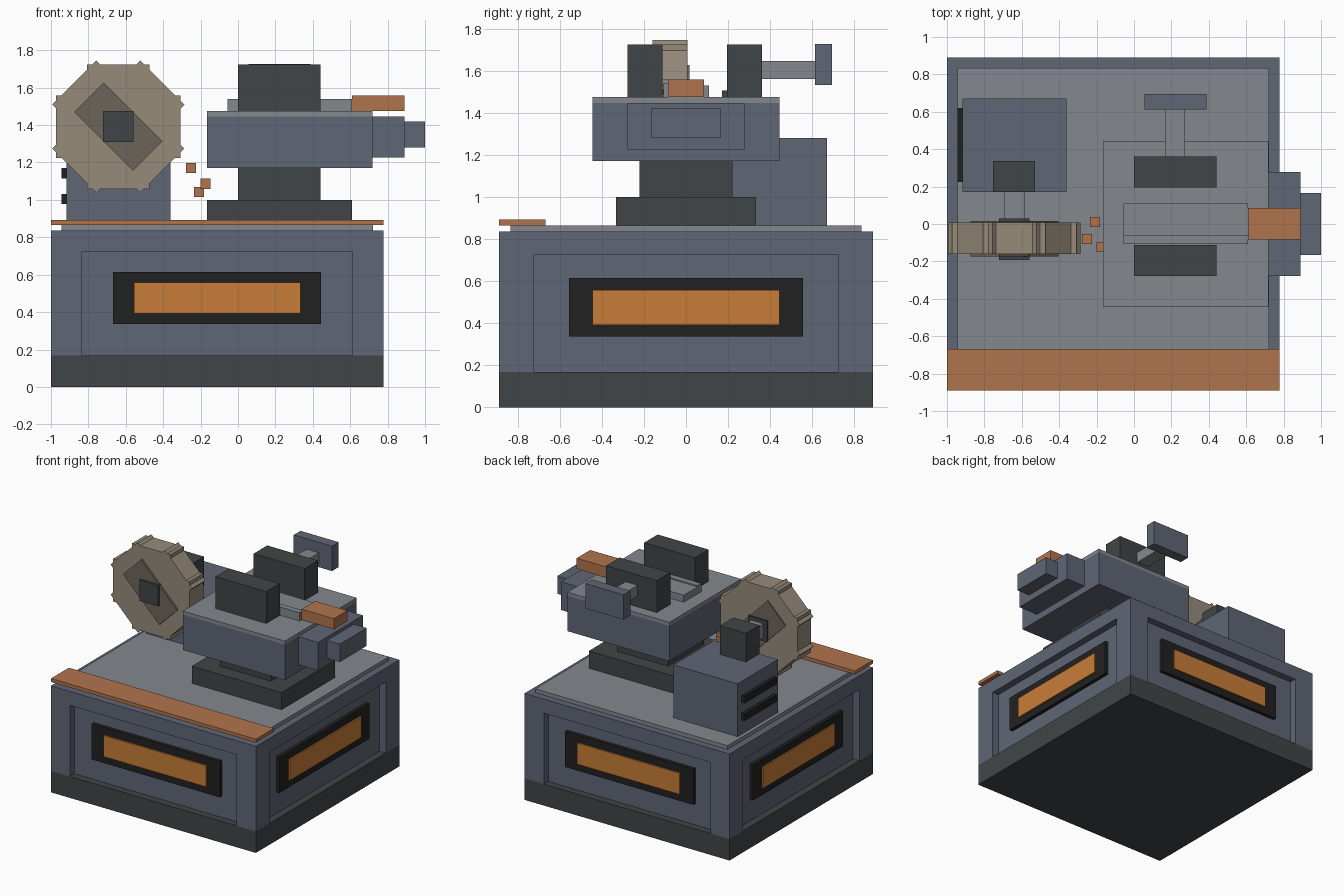
import bpy, math
from mathutils import Matrix, Vector

if "Cube" in bpy.data.objects:
    bpy.data.objects.remove(bpy.data.objects["Cube"])


def srgb(h):
    vals = [int(h[i:i + 2], 16) / 255 for i in (0, 2, 4)]
    return [v / 12.92 if v <= 0.04045 else ((v + 0.055) / 1.055) ** 2.4 for v in vals] + [1]


def material(name, h):
    m = bpy.data.materials.new(name)
    m.diffuse_color = srgb(h)
    m.use_nodes = True
    m.node_tree.nodes["Principled BSDF"].inputs["Base Color"].default_value = m.diffuse_color
    return m


BLUE = material("slate_blue", "606676")
DARK = material("dark_iron", "404547")
GREY = material("light_steel", "83888f")
COPPER = material("copper", "b0744c")
ORANGE = material("glow_orange", "c87d38")
BLACK = material("black", "212121")
TAN = material("stone_tan", "968b7a")
BROWN = material("stone_brown", "6c645a")


def box(name, x, y, z, mat, turn=0):
    """Box from min/max pairs, optionally turned about its own y axis."""
    lo, hi = Vector((x[0], y[0], z[0])), Vector((x[1], y[1], z[1]))
    c, s = (lo + hi) / 2, (hi - lo) / 2
    v = [(i * s.x, j * s.y, k * s.z) for i in (-1, 1) for j in (-1, 1) for k in (-1, 1)]
    f = [(0, 1, 3, 2), (4, 6, 7, 5), (0, 4, 5, 1), (2, 3, 7, 6), (0, 2, 6, 4), (1, 5, 7, 3)]
    me = bpy.data.meshes.new(name)
    me.from_pydata(v, [], f)
    me.transform(Matrix.Translation(c) @ Matrix.Rotation(math.radians(turn), 4, 'Y'))
    me.materials.append(mat)
    ob = bpy.data.objects.new(name, me)
    bpy.context.collection.objects.link(ob)
    return ob


# --- cabinet: plinth, body with a recessed panel on each side, top ---
CX, H = -0.111, 0.889
X0, X1 = CX - H, CX + H
box("plinth", (X0, X1), (-H, H), (0, 0.168), DARK)
body = box("cabinet_body", (X0, X1), (-H, H), (0.168, 0.835), BLUE)
box("table_plate", (X0 + 0.055, X1 - 0.055), (-0.835, 0.835), (0.835, 0.865), GREY)
box("front_ledge", (X0, X1), (-H, -0.667), (0.865, 0.892), COPPER)


def side_box(name, side, half, depth, z, mat):
    """Box lying on one of the four cabinet sides; depth is measured from the cabinet centre."""
    axis, sign = side
    d = tuple(sorted((sign * depth[0], sign * depth[1])))
    if axis == 'x':
        return box(name, (CX + d[0], CX + d[1]), (-half, half), z, mat)
    return box(name, (CX - half, CX + half), d, z, mat)


for i, side in enumerate((('y', -1), ('x', 1), ('y', 1), ('x', -1))):
    cutter = side_box("panel_cutter", side, 0.722, (0.833, 1.0), (0.1, 0.725), BLUE)
    cutter.hide_render = True
    mod = body.modifiers.new("panel", 'BOOLEAN')
    mod.object, mod.operation, mod.solver = cutter, 'DIFFERENCE', 'EXACT'
    bpy.context.view_layer.objects.active = body
    bpy.ops.object.modifier_apply(modifier=mod.name)
    bpy.data.objects.remove(cutter)
    side_box(f"window_frame_{i}", side, 0.556, (0.82, 0.861), (0.336, 0.615), BLACK)
    side_box(f"glow_window_{i}", side, 0.445, (0.85, 0.872), (0.392, 0.558), ORANGE)

# --- motor with vents and bearing post ---
box("motor", (-0.917, -0.362), (0.17, 0.67), (0.865, 1.28), BLUE)
for i, z in enumerate((0.977, 1.115)):
    box(f"motor_vent_{i}", (-0.945, -0.91), (0.225, 0.62), (z, z + 0.055), BLACK)
box("bearing_post", (-0.755, -0.53), (0.17, 0.337), (1.28, 1.505), DARK)

# --- grinding wheel: four crossed slabs, cheek plate, hub and shaft ---
WX, WZ = -0.64, 1.392


def wheel_box(name, hx, y, hz, mat, turn=0):
    box(name, (WX - hx, WX + hx), y, (WZ - hz, WZ + hz), mat, turn)


for i in range(4):
    wheel_box(f"wheel_slab_{i}", 0.333, (-0.16, 0.008), 0.167, TAN, 45 * i)
wheel_box("wheel_cheek", 0.222, (-0.175, 0.017), 0.111, BROWN, 45)
wheel_box("wheel_hub", 0.082, (-0.192, 0.03), 0.082, DARK)
wheel_box("wheel_shaft", 0.054, (0.0, 0.18), 0.054, GREY)

# --- pedestal and head ---
box("pedestal_foot", (-0.167, 0.61), (-0.333, 0.333), (0.865, 1.0), DARK)
box("pedestal_column", (0, 0.44), (-0.22, 0.22), (1.0, 1.17), DARK)
box("head", (-0.167, 0.718), (-0.445, 0.445), (1.17, 1.447), BLUE)
box("head_top", (-0.167, 0.718), (-0.445, 0.445), (1.447, 1.475), GREY)
box("nose", (0.718, 0.889), (-0.278, 0.278), (1.226, 1.447), BLUE)
box("nose_tip", (0.889, 1.0), (-0.166, 0.166), (1.28, 1.42), BLUE)

# --- workpiece bed, copper blank, clamps and handle ---
box("bed", (-0.057, 0.61), (-0.062, 0.11), (1.475, 1.53), GREY)
box("bed_fence", (-0.057, 0.61), (-0.108, -0.062), (1.475, 1.54), GREY)
box("copper_blank", (0.61, 0.889), (-0.082, 0.086), (1.475, 1.558), COPPER)
for i, y in enumerate((-0.278, 0.195)):
    box(f"clamp_{i}", (0, 0.44), (y, y + 0.167), (1.475, 1.725), DARK)
box("handle_rod", (0.166, 0.272), (0.362, 0.612), (1.56, 1.645), GREY)
box("handle_grip", (0.055, 0.387), (0.612, 0.695), (1.532, 1.727), BLUE)

# --- flying sparks ---
for i, (x, y, z) in enumerate(((-0.252, -0.08, 1.17), (-0.173, -0.122, 1.086), (-0.209, 0.01, 1.043))):
    s = 0.027
    box(f"spark_{i}", (x - s, x + s), (y - s, y + s), (z - s, z + s), COPPER)
